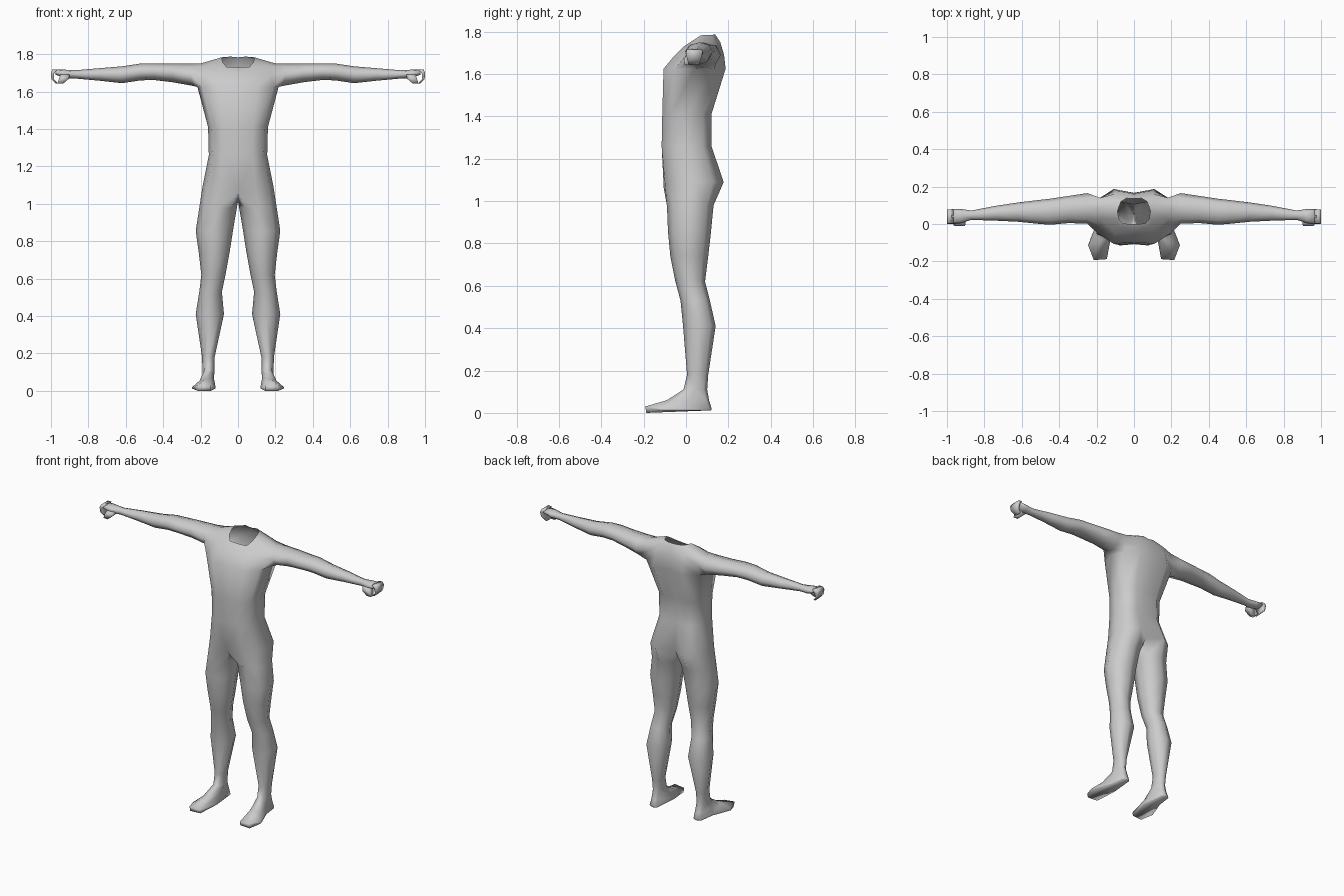
import bpy, bmesh, math
from mathutils import Vector

if "Cube" in bpy.data.objects:
    bpy.data.objects.remove(bpy.data.objects["Cube"])

bm = bmesh.new()


def ring(points):
    return [bm.verts.new(p) for p in points]


def bridge(a, b, closed=True, skip=()):
    n = len(a)
    for i in range(n if closed else n - 1):
        if i not in skip:
            j = (i + 1) % n
            bm.faces.new((a[i], a[j], b[j], b[i]))


def loft(rings, start=None, cap=True):
    prev = start
    for pts in rings:
        cur = ring(pts)
        if prev:
            bridge(prev, cur)
        elif cap:
            bm.faces.new(cur)
        prev = cur
    if cap:
        bm.faces.new(prev)
    return prev


# torso half: each row runs front middle -> side -> back middle
PX = (0, .5, .88, 1, .88, .5, 0)
PY = (.03, 0, .18, .5, .82, 1, .93)


def torso_row(z, w, front, back):
    return ring([(w * u, front + (back - front) * v, z) for u, v in zip(PX, PY)])


hip = torso_row(1.09, .19, -.10, .178)
low_waist = torso_row(1.26, .156, -.115, .12)
waist = torso_row(1.41, .16, -.112, .12)
armpit = torso_row(1.625, .217, -.106, .187)
chest_top = torso_row(1.69, .20, -.052, .18)
shoulder = ring([(0, -.012, 1.722), (.09, -.008, 1.732), (.18, .028, 1.735),
                 (.20, .085, 1.75), (.18, .14, 1.742), (.10, .162, 1.75), (0, .16, 1.75)])
neck = ring([(0, 0, 1.73), (.06, .002, 1.732), (.082, .03, 1.757), (.088, .07, 1.783),
             (.07, .12, 1.785), (.04, .138, 1.787), (0, .135, 1.783)])
hip[0].co = (0, -.105, 1.06)      # front of the crotch
hip[6].co = (0, .115, 1.08)       # cleft between the buttocks
rows = [hip, low_waist, waist, armpit, chest_top, shoulder, neck]
for a, b in zip(rows, rows[1:]):
    hole = (2, 3) if a in (armpit, chest_top) else ()
    bridge(a, b, closed=False, skip=hole)
bm.verts.remove(chest_top[3])     # inside the arm opening


# arm: rings (x, z low, z high, y front, y back) grown out of the arm opening
def arm_ring(x, z0, z1, y0, y1):
    pts = []
    for k in range(8):
        a = k * math.pi / 4
        pts.append((x, (y0 + y1) / 2 - (y1 - y0) / 2 * math.sin(a),
                    (z0 + z1) / 2 - (z1 - z0) / 2 * math.cos(a)))
    return pts


opening = [armpit[3], armpit[2], chest_top[2], shoulder[2],
           shoulder[3], shoulder[4], chest_top[4], armpit[4]]
arm = [(.25, 1.632, 1.75, .002, .165), (.35, 1.65, 1.75, .005, .15),
       (.45, 1.662, 1.75, -.004, .135), (.52, 1.66, 1.75, .002, .127),
       (.62, 1.645, 1.735, .012, .115), (.74, 1.658, 1.725, .018, .097),
       (.87, 1.67, 1.714, .022, .072), (.925, 1.672, 1.717, .004, .08),
       (.975, 1.69, 1.718, .0, .08)]
loft([arm_ring(*r) for r in arm], opening)


# curled fingers and thumb: four-sided blocks (x0, x1, y0, y1, z)
def block(sections):
    loft([[(x0, y0, z), (x1, y0, z), (x1, y1, z), (x0, y1, z)]
          for x0, x1, y0, y1, z in sections])


block([(.965, .993, .004, .076, 1.717), (.982, 1.0, .0, .078, 1.70),
       (.985, .998, .005, .07, 1.668), (.963, .975, .015, .06, 1.643)])
block([(.90, .95, .0, .04, 1.69), (.905, .957, -.01, .03, 1.668),
       (.935, .966, -.008, .018, 1.642)])


# leg: rings (z, inner x, outer x, y front, y back) from the hip and crotch
def leg_ring(z, x0, x1, y0, y1):
    pts = []
    for i in range(8):
        a = (i - 3) * math.pi / 4
        pts.append(((x0 + x1) / 2 + (x1 - x0) / 2 * math.cos(a),
                    (y0 + y1) / 2 + (y1 - y0) / 2 * math.sin(a), z))
    return pts


crotch = bm.verts.new((0, .02, 1.01))
leg = [(.98, .006, .207, -.09, .13), (.855, .027, .226, -.085, .118),
       (.74, .045, .21, -.074, .105), (.62, .067, .196, -.05, .09),
       (.53, .086, .207, -.026, .113), (.41, .075, .226, -.014, .14),
       (.18, .125, .192, .005, .105), (.11, .126, .19, -.012, .10)]
ankle = loft([leg_ring(*r) for r in leg], hip + [crotch], cap=False)

# foot: instep, rim of the foot, sole
instep = [(.145, -.08, .062), (.18, -.09, .06), (.205, -.06, .055), (.192, .01, .06),
          (.182, .095, .06), (.16, .11, .055), (.135, .10, .06), (.128, -.01, .065)]
rim = [(.145, -.188, .025), (.215, -.193, .03), (.245, -.115, .02), (.198, .01, .018),
       (.185, .11, .018), (.16, .122, .018), (.135, .115, .018), (.12, -.05, .02)]
sole = [(x, y * .97, 0 if y < -.15 else .012) for x, y, z in rim]
loft([instep, rim, sole], ankle)
for f in [f for f in bm.faces if len(f.verts) == 8]:
    if f.calc_center_median().z > .05 and f.calc_center_median().x < .5:
        bm.faces.remove(f)

# finish the half and mirror it
bmesh.ops.recalc_face_normals(bm, faces=bm.faces)
mesh = bpy.data.meshes.new("body")
bm.to_mesh(mesh)
bm.free()
for p in mesh.polygons:
    p.use_smooth = True
body = bpy.data.objects.new("body", mesh)
bpy.context.collection.objects.link(body)
mirror = body.modifiers.new("mirror", 'MIRROR')
mirror.use_clip = True
mirror.merge_threshold = .001
